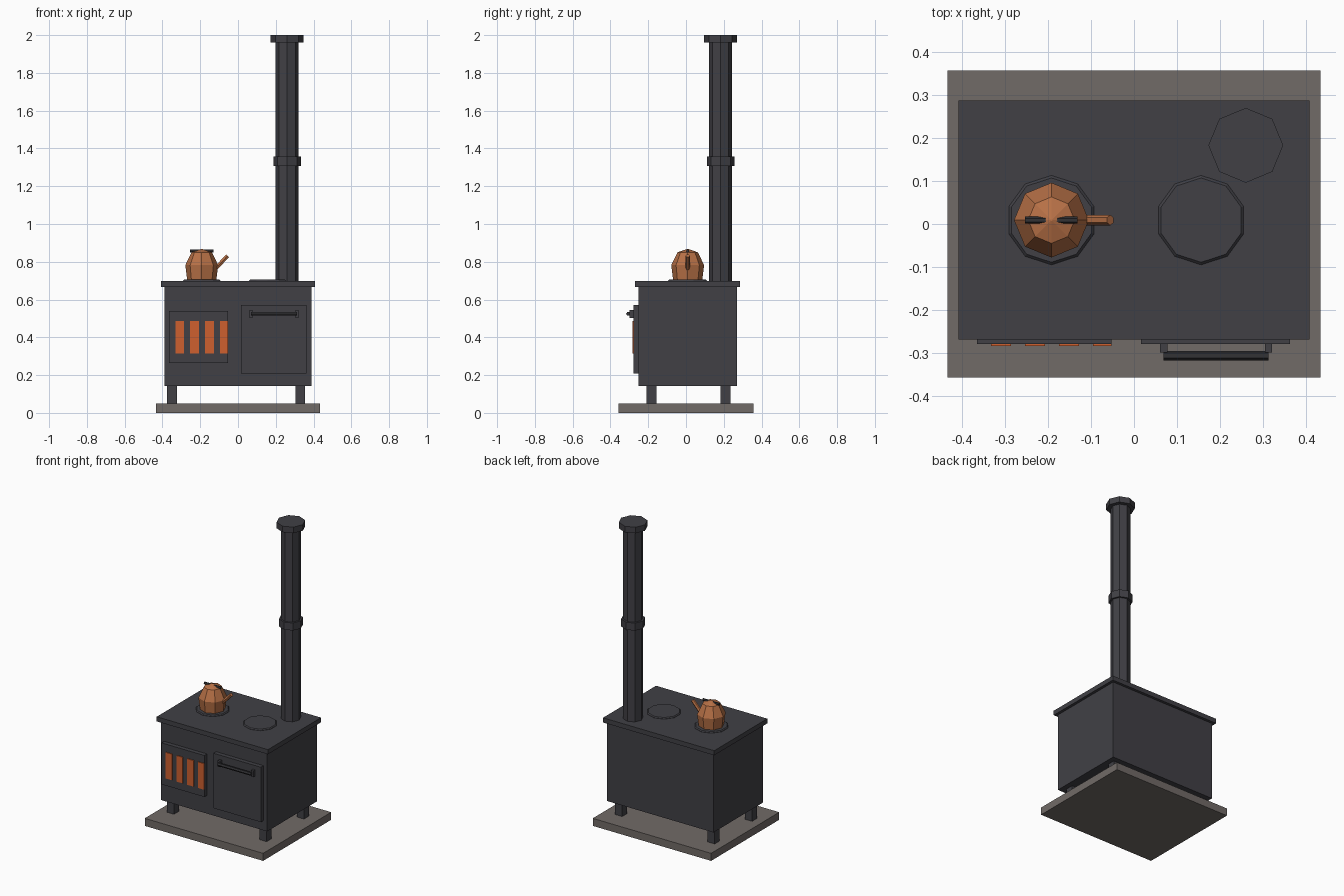
import bpy, math
from mathutils import Vector

if "Cube" in bpy.data.objects:
    bpy.data.objects.remove(bpy.data.objects["Cube"])


def material(name, rgb):
    m = bpy.data.materials.new(name)
    m.diffuse_color = (*rgb, 1)
    m.use_nodes = True
    m.node_tree.nodes["Principled BSDF"].inputs["Base Color"].default_value = m.diffuse_color
    return m


IRON = material("cast_iron", (0.052, 0.051, 0.060))
BLACK = material("black_iron", (0.032, 0.032, 0.036))
STONE = material("hearth_stone", (0.165, 0.145, 0.135))
COPPER = material("copper", (0.48, 0.165, 0.062))
GLOW = material("ember_orange", (0.62, 0.115, 0.028))


def mesh_object(name, verts, faces, mat):
    me = bpy.data.meshes.new(name)
    me.from_pydata(verts, [], faces)
    me.materials.append(mat)
    ob = bpy.data.objects.new(name, me)
    bpy.context.collection.objects.link(ob)
    return ob


def box(name, x, y, z, mat):
    """Box from (min, max) ranges."""
    v = [(a, b, c) for a in x for b in y for c in z]
    f = [(0, 1, 3, 2), (4, 6, 7, 5), (0, 4, 5, 1), (2, 3, 7, 6), (0, 2, 6, 4), (1, 5, 7, 3)]
    return mesh_object(name, v, f, mat)


def lathe(name, centre, profile, sides, mat, phase=0.0):
    """Faceted solid of revolution from (radius, z) pairs, capped at both ends."""
    v, f = [], []
    for r, z in profile:
        for i in range(sides):
            a = phase + math.tau * i / sides
            v.append((r * math.cos(a), r * math.sin(a), z))
    for k in range(len(profile) - 1):
        for i in range(sides):
            j = (i + 1) % sides
            f.append((k * sides + i, k * sides + j, (k + 1) * sides + j, (k + 1) * sides + i))
    f.append(tuple(reversed(range(sides))))
    top = (len(profile) - 1) * sides
    f.append(tuple(range(top, top + sides)))
    ob = mesh_object(name, v, f, mat)
    ob.location = centre
    return ob


def rod(name, a, b, r, mat, sides=6, r_end=None):
    """Straight faceted rod between two points."""
    a, b = Vector(a), Vector(b)
    d = b - a
    ob = lathe(name, a, [(r, 0), (r_end or r, d.length)], sides, mat)
    ob.rotation_mode = 'QUATERNION'
    ob.rotation_quaternion = d.to_track_quat('Z', 'Y')
    return ob


# Hearth slab, legs, stove body and top plate
box("hearth_slab", (-0.434, 0.434), (-0.357, 0.357), (0, 0.05), STONE)
for x in (-0.349, 0.330):
    for y in (-0.183, 0.209):
        box("leg", (x - 0.026, x + 0.026), (y - 0.026, y + 0.026), (0.05, 0.145), IRON)
box("stove_body", (-0.39, 0.39), (-0.251, 0.269), (0.143, 0.666), IRON)
box("top_plate", (-0.408, 0.408), (-0.269, 0.287), (0.666, 0.697), IRON)

# Firebox door with glowing slots
box("firebox_door", (-0.365, -0.052), (-0.279, -0.25), (0.264, 0.539), IRON)
for x0, x1 in ((-0.332, -0.286), (-0.253, -0.207), (-0.174, -0.128), (-0.095, -0.052)):
    box("ember_slot", (x0, x1), (-0.284, -0.278), (0.314, 0.487), GLOW)

# Oven door and its handle
box("oven_door", (0.016, 0.363), (-0.279, -0.25), (0.208, 0.572), IRON)
for x in (0.069, 0.313):
    box("handle_bracket", (x - 0.0085, x + 0.0085), (-0.299, -0.278), (0.503, 0.544), IRON)
rod("oven_handle", (0.069, -0.306, 0.524), (0.313, -0.306, 0.524), 0.011, BLACK)

# Hot plates
for x in (-0.192, 0.156):
    lathe("hot_plate", (x, 0.009, 0), [(0.104, 0.690), (0.104, 0.699), (0.098, 0.705)],
          10, IRON, math.pi / 2)

# Stove pipe with collar and cap
PIPE = (0.26, 0.183, 0)
lathe("stove_pipe", PIPE, [(0.061, 0.69), (0.061, 1.97)], 8, IRON)
lathe("pipe_collar", PIPE, [(0.073, 1.308), (0.073, 1.358)], 8, IRON)
lathe("pipe_cap", PIPE, [(0.087, 1.96), (0.087, 2.0)], 8, IRON)

# Kettle
KX, KY = -0.192, 0.009
lathe("kettle_body", (KX, KY, 0),
      [(0.077, 0.703), (0.087, 0.782), (0.054, 0.850), (0.002, 0.868)], 8, COPPER)
rod("kettle_spout", (-0.125, KY, 0.757), (-0.055, KY, 0.832), 0.012, COPPER)
rod("kettle_handle", (KX - 0.061, KY, 0.857), (KX + 0.061, KY, 0.857), 0.008, BLACK)
